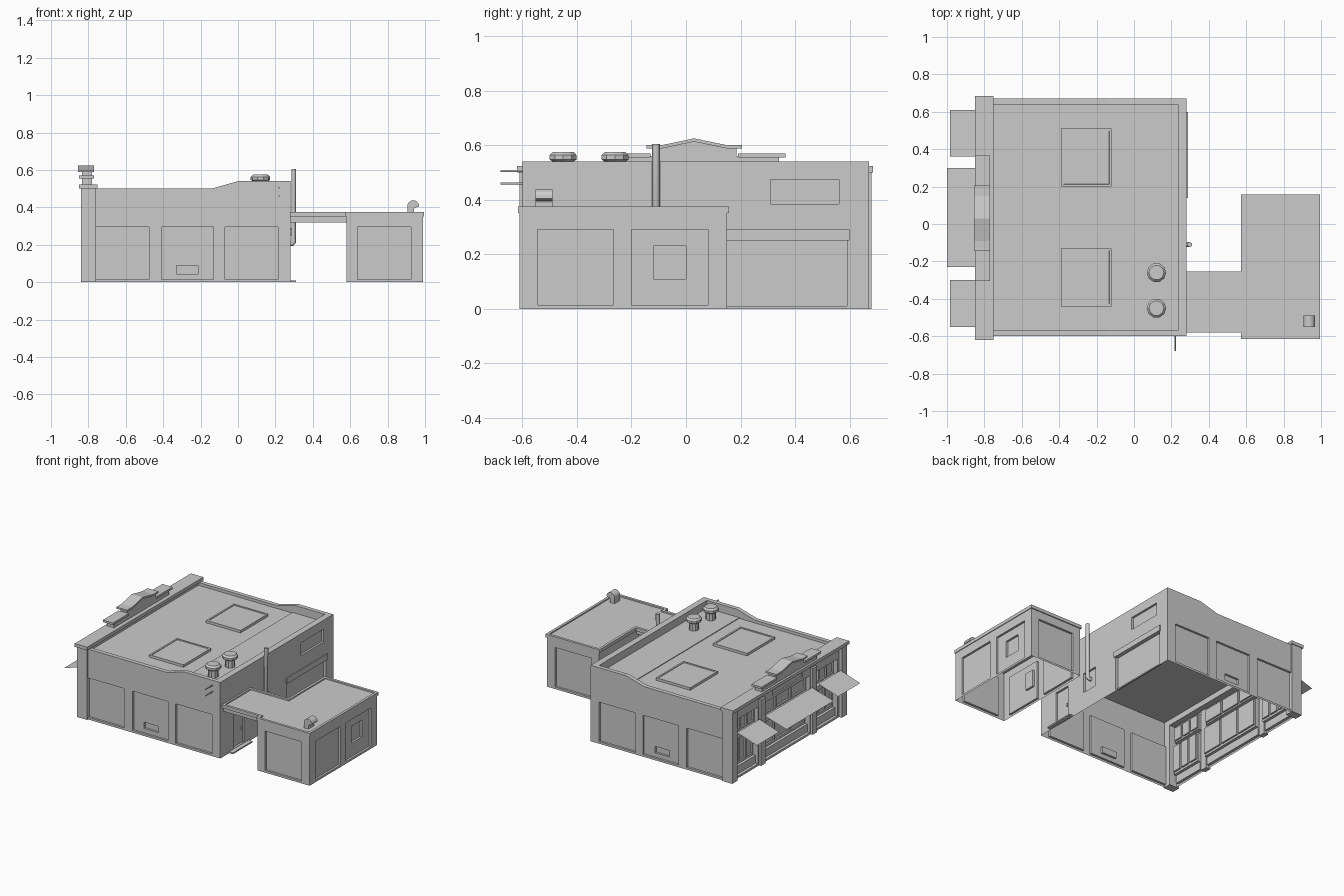
import bpy, bmesh, math
from mathutils import Vector

if "Cube" in bpy.data.objects:
    bpy.data.objects.remove(bpy.data.objects["Cube"])


def finish(name, bm, recalc=True):
    if recalc:
        bmesh.ops.recalc_face_normals(bm, faces=bm.faces)
    me = bpy.data.meshes.new(name)
    bm.to_mesh(me)
    bm.free()
    ob = bpy.data.objects.new(name, me)
    bpy.context.collection.objects.link(ob)
    return ob


def prism(name, pts, axis, lo, hi, rim=0, sink=0):
    """Extrude a 2D outline along an axis; optionally inset and sink or raise the top."""
    def place(p, t):
        return {'x': (t, p[0], p[1]), 'y': (p[0], t, p[1]), 'z': (p[0], p[1], t)}[axis]
    bm = bmesh.new()
    a = [bm.verts.new(place(p, lo)) for p in pts]
    b = [bm.verts.new(place(p, hi)) for p in pts]
    bm.faces.new(a)
    top = bm.faces.new(b)
    n = len(pts)
    for i in range(n):
        bm.faces.new((a[i], a[(i + 1) % n], b[(i + 1) % n], b[i]))
    bmesh.ops.recalc_face_normals(bm, faces=bm.faces)
    if rim:
        for t in (rim, 0.001):
            bmesh.ops.inset_region(bm, faces=[top], thickness=t, use_even_offset=True)
        for v in top.verts:
            v.co.z -= sink
    return finish(name, bm)


def rect(x0, x1, y0, y1):
    return [(x0, y0), (x1, y0), (x1, y1), (x0, y1)]


def box(name, x0, x1, y0, y1, z0, z1, rim=0, sink=0):
    return prism(name, rect(x0, x1, y0, y1), 'z', z0, z1, rim, sink)


def sheet(name, pts):
    bm = bmesh.new()
    bm.faces.new([bm.verts.new(p) for p in pts])
    return finish(name, bm, False)


def wall(name, a, b, top, recs):
    """Thin axis-aligned wall; recs = (from, to, z0, z1, depth) in world units."""
    k = 0 if abs(a[0] - b[0]) > abs(a[1] - b[1]) else 1
    d = (Vector((*b, 0)) - Vector((*a, 0)))
    L = d.length
    d.normalize()
    inward = Vector((-d.y, d.x, 0))
    R = []
    for r in recs:
        u = sorted((abs(r[0] - a[k]), abs(r[1] - a[k])))
        R.append((u[0], u[1], r[2], r[3], r[4]))
    us = sorted({0, L, *[round(v, 5) for r in R for v in r[:2]]})
    zs = sorted({0, top, *[round(v, 5) for r in R for v in r[2:4]]})

    def depth(i, j):
        u, z, out = (us[i] + us[i + 1]) / 2, (zs[j] + zs[j + 1]) / 2, 0
        for r in R:
            if r[0] < u < r[1] and r[2] < z < r[3]:
                out = r[4]
        return out

    bm = bmesh.new()

    def P(u, z, dep):
        return bm.verts.new(Vector((*a, z)) + d * u + inward * dep)
    for i in range(len(us) - 1):
        for j in range(len(zs) - 1):
            u0, u1, z0, z1, e = us[i], us[i + 1], zs[j], zs[j + 1], depth(i, j)
            bm.faces.new((P(u0, z0, e), P(u1, z0, e), P(u1, z1, e), P(u0, z1, e)))
            if i + 2 < len(us) and (f := depth(i + 1, j)) != e:
                bm.faces.new((P(u1, z0, e), P(u1, z0, f), P(u1, z1, f), P(u1, z1, e)))
            if j + 2 < len(zs) and (f := depth(i, j + 1)) != e:
                bm.faces.new((P(u0, z1, e), P(u1, z1, e), P(u1, z1, f), P(u0, z1, f)))
    bmesh.ops.remove_doubles(bm, verts=bm.verts, dist=1e-5)
    return finish(name, bm, False)


def lathe(name, x, y, prof, n):
    bm = bmesh.new()
    rings = [[bm.verts.new((x + r * math.cos(2 * math.pi * i / n),
                            y + r * math.sin(2 * math.pi * i / n), z)) for i in range(n)] for r, z in prof]
    for p, q in zip(rings, rings[1:]):
        for i in range(n):
            bm.faces.new((p[i], p[(i + 1) % n], q[(i + 1) % n], q[i]))
    bm.faces.new(rings[0])
    bm.faces.new(rings[-1])
    return finish(name, bm)


def tube(name, pts, r):
    cu = bpy.data.curves.new(name, 'CURVE')
    cu.dimensions = '3D'
    cu.bevel_depth, cu.bevel_resolution, cu.use_fill_caps = r, 1, True
    s = cu.splines.new('POLY')
    s.points.add(len(pts) - 1)
    for p, c in zip(s.points, pts):
        p.co = (*c, 1)
    ob = bpy.data.objects.new(name, cu)
    bpy.context.collection.objects.link(ob)


# Main hall side walls with three blind bays and a low vent each
RZ = 0.48
bays = [(-0.76, -0.475, 0.015, 0.295, 0.015), (-0.41, -0.13, 0.015, 0.295, 0.015),
        (-0.07, 0.215, 0.015, 0.295, 0.015), (-0.33, -0.215, 0.045, 0.09, 0.03)]
wall("side_wall_front", (-0.82, -0.60), (0.28, -0.60), RZ, bays)
wall("side_wall_back", (0.28, 0.67), (-0.82, 0.67), RZ, bays)
wall("yard_wall", (0.28, -0.60), (0.28, 0.67), RZ,
     [(0.15, 0.59, 0.01, 0.25, 0.02), (0.31, 0.56, 0.385, 0.475, 0.015),
      (-0.45, -0.33, 0.012, 0.25, 0.015), (-0.17, -0.05, 0.13, 0.27, 0.015)])
box("door_lintel", 0.278, 0.288, 0.14, 0.60, 0.25, 0.29)
box("door_step", 0.28, 0.31, -0.50, -0.28, 0, 0.01)
box("door_handle", 0.266, 0.275, -0.35, -0.34, 0.11, 0.13)

# Hall roof, sloped parapets and skylights
sheet("hall_roof", [(-0.79, -0.6, RZ), (0.28, -0.6, RZ), (0.28, 0.67, RZ), (-0.79, 0.67, RZ)])
slope = [(-0.82, RZ), (0.28, RZ), (0.28, 0.54), (0, 0.54), (-0.14, 0.5), (-0.82, 0.5)]
prism("parapet_front", slope, 'y', -0.60, -0.57)
prism("parapet_back", slope, 'y', 0.64, 0.67)
box("parapet_yard", 0.235, 0.28, -0.57, 0.64, RZ, 0.54)
box("roof_strip", -0.02, 0.235, -0.57, 0.64, RZ - 0.002, RZ + 0.005)
for y0 in (-0.44, 0.20):
    box("skylight", -0.39, -0.12, y0, y0 + 0.31, RZ, RZ + 0.018, 0.012, 0.004)
for y in (-0.45, -0.26):
    lathe("roof_vent", 0.12, y, [(0.033, RZ), (0.033, 0.535), (0.052, 0.547),
                                 (0.052, 0.563), (0.04, 0.575)], 10)

# Storefront facade: bays, transoms and sign panel
shops = [(0.36, 0.60), (-0.22, 0.29), (-0.53, -0.29)]
recs = [(-0.14, 0.20, 0.44, 0.49, 0.01)]
for y0, y1 in shops:
    recs += [(y0, y1, 0.015, 0.28, 0.04), (y0, y1, 0.31, 0.42, 0.03),
             (y0, y1, 0.015, 0.07, 0.02)]
    for i in range(3):
        w = (y1 - y0) / 3
        recs.append((y0 + i * w + 0.008, y0 + (i + 1) * w - 0.008, 0.085, 0.27, 0.052))
        recs.append((y0 + i * w + 0.008, y0 + (i + 1) * w - 0.008, 0.32, 0.41, 0.042))
wall("facade_wall", (-0.82, 0.67), (-0.82, -0.60), 0.5, recs)
for y0, y1 in ((-0.61, -0.55), (0.62, 0.68)):
    box("corner_pilaster", -0.84, -0.76, y0, y1, 0, 0.5)
for y0, y1 in ((-0.28, -0.23), (0.30, 0.35)):
    box("bay_pilaster", -0.835, -0.80, y0, y1, 0, 0.47)
box("facade_back", -0.805, -0.76, -0.60, 0.67, 0.44, 0.5)
box("facade_cornice", -0.85, -0.752, -0.62, 0.685, 0.5, 0.523)

# Stepped parapet over the facade, with peaked crown
box("parapet_step_low", -0.835, -0.78, -0.28, 0.34, 0.52, 0.56)
for y0, y1 in ((-0.305, -0.13), (0.19, 0.365)):
    box("parapet_step_cap", -0.85, -0.77, y0, y1, 0.555, 0.57)
prism("parapet_crown", [(-0.125, 0.55), (0.185, 0.55), (0.185, 0.592), (0.145, 0.592),
                        (0.03, 0.615), (-0.085, 0.592), (-0.125, 0.592)], 'x', -0.835, -0.78)
arch = [(-0.145, 0.6), (-0.09, 0.6), (-0.05, 0.608), (0.03, 0.625),
        (0.11, 0.608), (0.15, 0.6), (0.205, 0.6)]
prism("crown_cap", arch + [(y, z - 0.012) for y, z in reversed(arch)], 'x', -0.855, -0.77)

# Sloping sheet awnings
for y0, y1, x in ((0.36, 0.61, -0.985), (-0.23, 0.30, -1.0), (-0.55, -0.30, -0.985)):
    sheet("awning", [(-0.83, y1, 0.335), (x, y1, 0.285), (x, y0, 0.285), (-0.83, y0, 0.335)])

# Side annex walls
wall("annex_front", (0.58, -0.61), (0.99, -0.61), 0.355, [(0.64, 0.925, 0.015, 0.295, 0.015)])
wall("annex_back", (0.99, 0.15), (0.58, 0.15), 0.355, [(0.64, 0.925, 0.015, 0.295, 0.015)])
wall("annex_right", (0.99, -0.61), (0.99, 0.15), 0.355,
     [(-0.545, -0.265, 0.015, 0.29, 0.015), (-0.20, 0.08, 0.015, 0.29, 0.015),
      (-0.12, 0.0, 0.11, 0.23, 0.03)])
wall("annex_left", (0.58, 0.15), (0.58, -0.61), 0.355,
     [(-0.545, -0.265, 0.015, 0.29, 0.015), (-0.20, 0.08, 0.015, 0.29, 0.015),
      (-0.36, -0.29, 0.11, 0.23, 0.03)])

# Annex roof joined with the covered passage
prism("annex_roof", [(0.275, -0.58), (0.572, -0.58), (0.572, -0.615), (0.995, -0.615),
                     (0.995, 0.157), (0.572, 0.157), (0.572, -0.255), (0.275, -0.255)],
      'z', 0.352, 0.375, 0.018, 0.008)
box("passage_beam", 0.28, 0.58, -0.56, -0.275, 0.32, 0.353)

# Curved hood vent on the annex roof
arc = [math.radians(180 - 22.5 * i) for i in range(8)]
outer = [(0.937 + 0.032 * math.cos(t), 0.405 + 0.033 * math.sin(t)) for t in arc]
prism("hood_vent", [(0.905, 0.365)] + outer + [(0.968, 0.405), (0.945, 0.398), (0.94, 0.39), (0.94, 0.365)],
      'y', -0.552, -0.49)

# Flue pipe on the yard wall and rods on the front wall
tube("flue_pipe", [(0.27, -0.11, 0.205), (0.29, -0.11, 0.205), (0.298, -0.11, 0.215),
                   (0.298, -0.11, 0.605)], 0.014)
for z in (0.46, 0.505):
    tube("wall_rod", [(0.22, -0.59, z), (0.22, -0.68, z)], 0.004)
